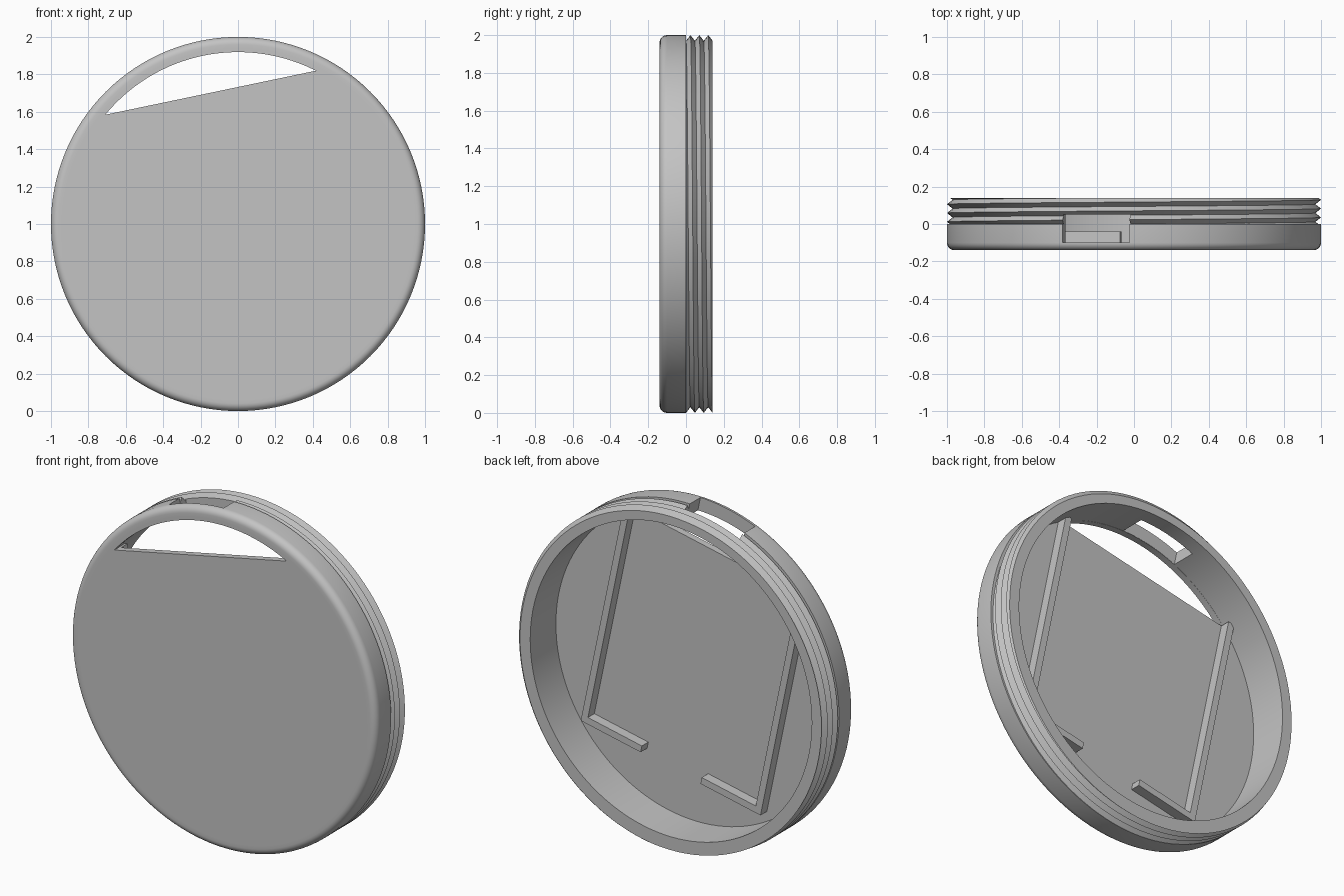
import bpy, bmesh
from math import sin, cos, pi, radians, floor

if "Cube" in bpy.data.objects:
    bpy.data.objects.remove(bpy.data.objects["Cube"])

SEGMENTS = 128
TILT = radians(11.8)              # lean of the window, slot and rails
BORE, FRONT, FLOOR, BACK = 0.92, -0.14, -0.10, 0.14
FILLET, PITCH, THREAD_DEPTH = 0.04, 0.047, 0.03
CHORD = 0.717                     # distance of the window edge from the centre

grey = bpy.data.materials.new("plain grey")
grey.use_nodes = True
grey.diffuse_color = (0.55, 0.55, 0.55, 1)
grey.node_tree.nodes["Principled BSDF"].inputs["Base Color"].default_value = grey.diffuse_color


def finish(name, bm):
    """Turn a bmesh into a named grey object."""
    bmesh.ops.recalc_face_normals(bm, faces=bm.faces)
    mesh = bpy.data.meshes.new(name)
    bm.to_mesh(mesh)
    bm.free()
    obj = bpy.data.objects.new(name, mesh)
    bpy.context.collection.objects.link(obj)
    mesh.materials.append(grey)
    return obj


def tilted(u, v, y):
    """Point in the leaning frame of the window, slot and rails."""
    return (u * cos(TILT) - v * sin(TILT), y, 1 + u * sin(TILT) + v * cos(TILT))


def prism(name, outline, y0, y1):
    """Extrude a leaning outline from y0 to y1."""
    bm = bmesh.new()
    face = bm.faces.new([bm.verts.new(tilted(u, v, y0)) for u, v in outline])
    grown = bmesh.ops.extrude_face_region(bm, geom=[face])["geom"]
    for g in grown:
        if isinstance(g, bmesh.types.BMVert):
            g.co.y = y1
    return finish(name, bm)


def rectangle(u0, u1, v0, v1):
    return [(u0, v0), (u1, v0), (u1, v1), (u0, v1)]


def thread_radius(y, turn):
    phase = (y / PITCH - turn) % 1
    return 1 - THREAD_DEPTH * abs(1 - 2 * phase)


def section(turn):
    """Closed half-section of the cap at one angle, as (radius, y)."""
    pts = [(0, FRONT), (1 - 1.5 * FILLET, FRONT)]
    for i in range(7):
        a = pi / 2 * i / 6
        pts.append((1 - FILLET + FILLET * sin(a), FRONT + FILLET - FILLET * cos(a)))
    pts.append((1, 0))
    for k in range(-3, 8):        # thread crests and roots, trimmed to the neck
        y = min(max((k / 2 + turn) * PITCH, 0), BACK)
        pts.append((thread_radius(y, turn), y))
    return pts + [(BORE, BACK), (BORE, FLOOR), (0, FLOOR)]


# Round cap with a threaded neck
bm = bmesh.new()
columns = []
for s in range(SEGMENTS + 1):
    turn = s / SEGMENTS
    a = 2 * pi * turn
    columns.append([bm.verts.new((r * sin(a), y, 1 + r * cos(a))) for r, y in section(turn)])
for c, d in zip(columns, columns[1:]):
    for i in range(len(c) - 1):
        bm.faces.new((c[i], c[i + 1], d[i + 1], d[i]))
bmesh.ops.remove_doubles(bm, verts=bm.verts, dist=1e-5)
bmesh.ops.dissolve_degenerate(bm, edges=bm.edges, dist=1e-6)
cap = finish("threaded_cap", bm)

# Window in the front plate and slot through the rim
R = BORE - 0.001
half = (R * R - CHORD * CHORD) ** 0.5
steps = 48
arc = [(-half, CHORD)]
for i in range(1, steps):
    u = -half * cos(pi * i / steps)
    arc.append((u, (R * R - u * u) ** 0.5))
arc.append((half, CHORD))
cutters = [
    prism("window_cutter", arc, -0.3, -0.05),
    prism("slot_cutter", rectangle(-0.185, 0.18, 0.8, 1.1), -0.099, 0.05),
]
bpy.context.view_layer.objects.active = cap
for cutter in cutters:
    cutter.hide_render = True
    mod = cap.modifiers.new("cut", "BOOLEAN")
    mod.operation = "DIFFERENCE"
    mod.solver = "EXACT"
    mod.object = cutter
    bpy.ops.object.modifier_apply(modifier=mod.name)
    bpy.data.objects.remove(cutter)

bpy.ops.object.select_all(action="DESELECT")
cap.select_set(True)
bpy.ops.object.shade_smooth_by_angle(angle=radians(25))

# Rails that hold the insert: an L on each side
for side, sign in (("left", 1), ("right", -1)):
    outline = [(0.56, CHORD), (0.60, CHORD), (0.60, -0.63), (0.20, -0.63), (0.20, -0.59), (0.56, -0.59)]
    prism(side + "_rail", [(sign * u, v) for u, v in outline], FLOOR - 0.005, -0.04)
